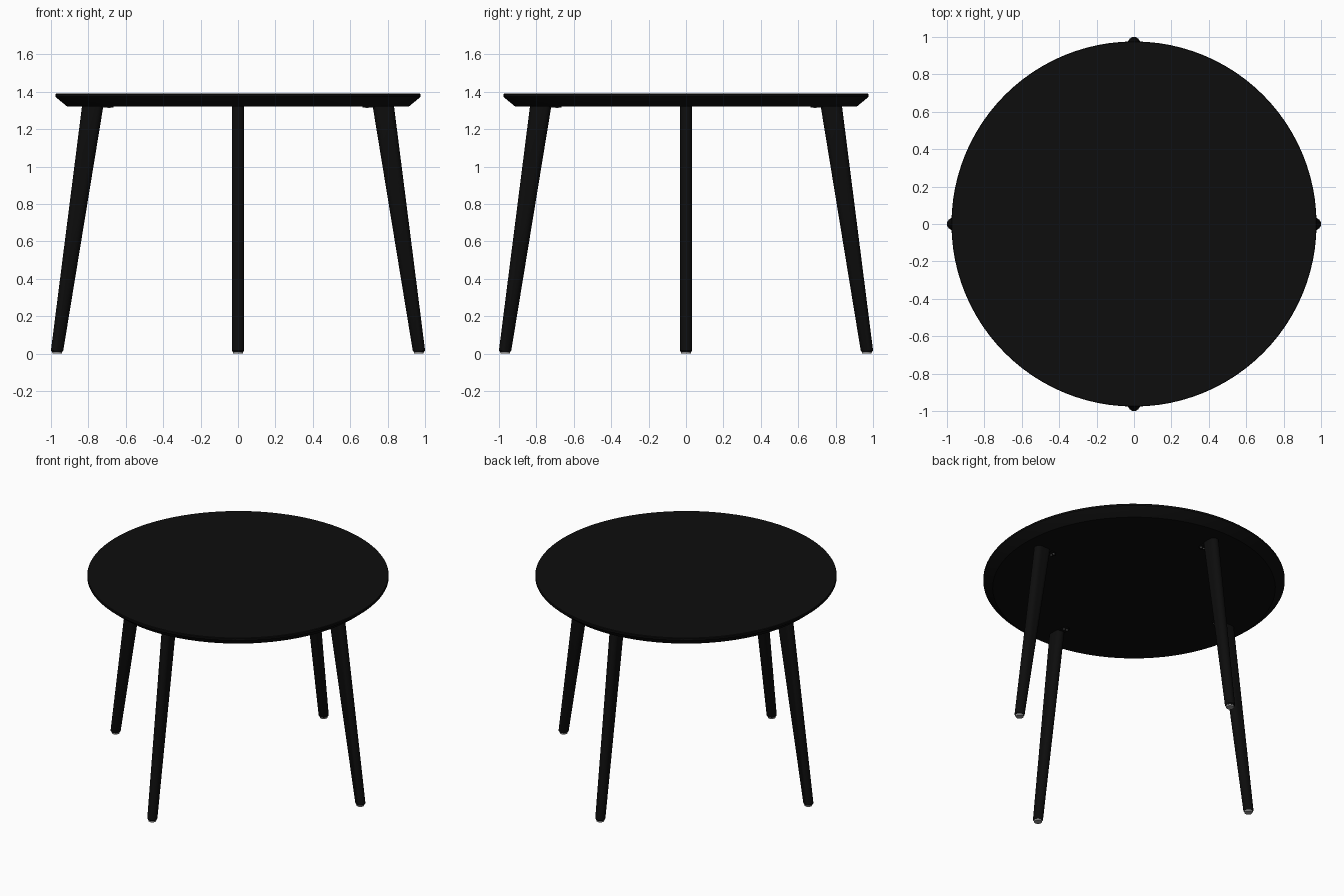
import bpy, bmesh, math
from mathutils import Matrix

if "Cube" in bpy.data.objects:
    bpy.data.objects.remove(bpy.data.objects["Cube"])


def material(name, color):
    m = bpy.data.materials.new(name)
    m.diffuse_color = (*color, 1)
    m.use_nodes = True
    m.node_tree.nodes["Principled BSDF"].inputs["Base Color"].default_value = m.diffuse_color
    return m


BLACK = material("black stain", (0.004, 0.004, 0.004))
STEEL = material("grey metal", (0.3, 0.3, 0.3))


def loft(name, rings, mat, turn=0.0):
    """Skin a stack of equal-length rings, cap both ends, rotate about z."""
    bm = bmesh.new()
    loops = [[bm.verts.new(p) for p in ring] for ring in rings]
    n = len(loops[0])
    for low, high in zip(loops, loops[1:]):
        for i in range(n):
            j = (i + 1) % n
            bm.faces.new((low[i], low[j], high[j], high[i]))
    bm.faces.new(loops[0][::-1])
    bm.faces.new(loops[-1])
    bm.transform(Matrix.Rotation(turn, 4, 'Z'))
    bmesh.ops.recalc_face_normals(bm, faces=bm.faces)
    me = bpy.data.meshes.new(name)
    bm.to_mesh(me)
    bm.free()
    me.materials.append(mat)
    ob = bpy.data.objects.new(name, me)
    bpy.context.collection.objects.link(ob)
    bpy.ops.object.select_all(action='DESELECT')
    ob.select_set(True)
    bpy.context.view_layer.objects.active = ob
    bpy.ops.object.shade_smooth_by_angle(angle=math.radians(30))
    return ob


def circle(r, z, n=96, x=0.0, y=0.0):
    return [(x + r * math.cos(2 * math.pi * i / n),
             y + r * math.sin(2 * math.pi * i / n), z) for i in range(n)]


def capsule(inner, outer, r, z, n=12):
    """Round-ended slot running radially from inner to outer, half width r."""
    pts = []
    for cx, start in ((outer - r, -math.pi / 2), (inner + r, math.pi / 2)):
        for i in range(n + 1):
            a = start + math.pi * i / n
            pts.append((cx + r * math.cos(a), r * math.sin(a), z))
    return pts


# Round top with an undercut rim
loft("table_top", [circle(0.915, 1.323), circle(0.970, 1.368),
                   circle(0.976, 1.375), circle(0.976, 1.386),
                   circle(0.973, 1.39)], BLACK)

# Four splayed tapered legs with glides and mounting tabs
for k, side in enumerate(("right", "back", "left", "front")):
    turn = k * math.pi / 2
    loft(side + "_leg", [capsule(0.939, 0.995, 0.028, 0.010),
                         capsule(0.934, 1.0, 0.0325, 0.018),
                         capsule(0.72, 0.834, 0.0325, 1.324)], BLACK, turn)
    loft(side + "_glide", [circle(0.025, 0.0, 24, 0.967),
                           circle(0.027, 0.011, 24, 0.967)], STEEL, turn)
    loft(side + "_mounting_tab", [capsule(0.665, 0.74, 0.025, 1.317),
                                  capsule(0.665, 0.74, 0.025, 1.324)], BLACK, turn)
    for s in (-1, 1):
        loft(side + "_screw", [circle(0.007, 1.315, 12, 0.69, s * 0.012),
                               circle(0.007, 1.318, 12, 0.69, s * 0.012)], STEEL, turn)
